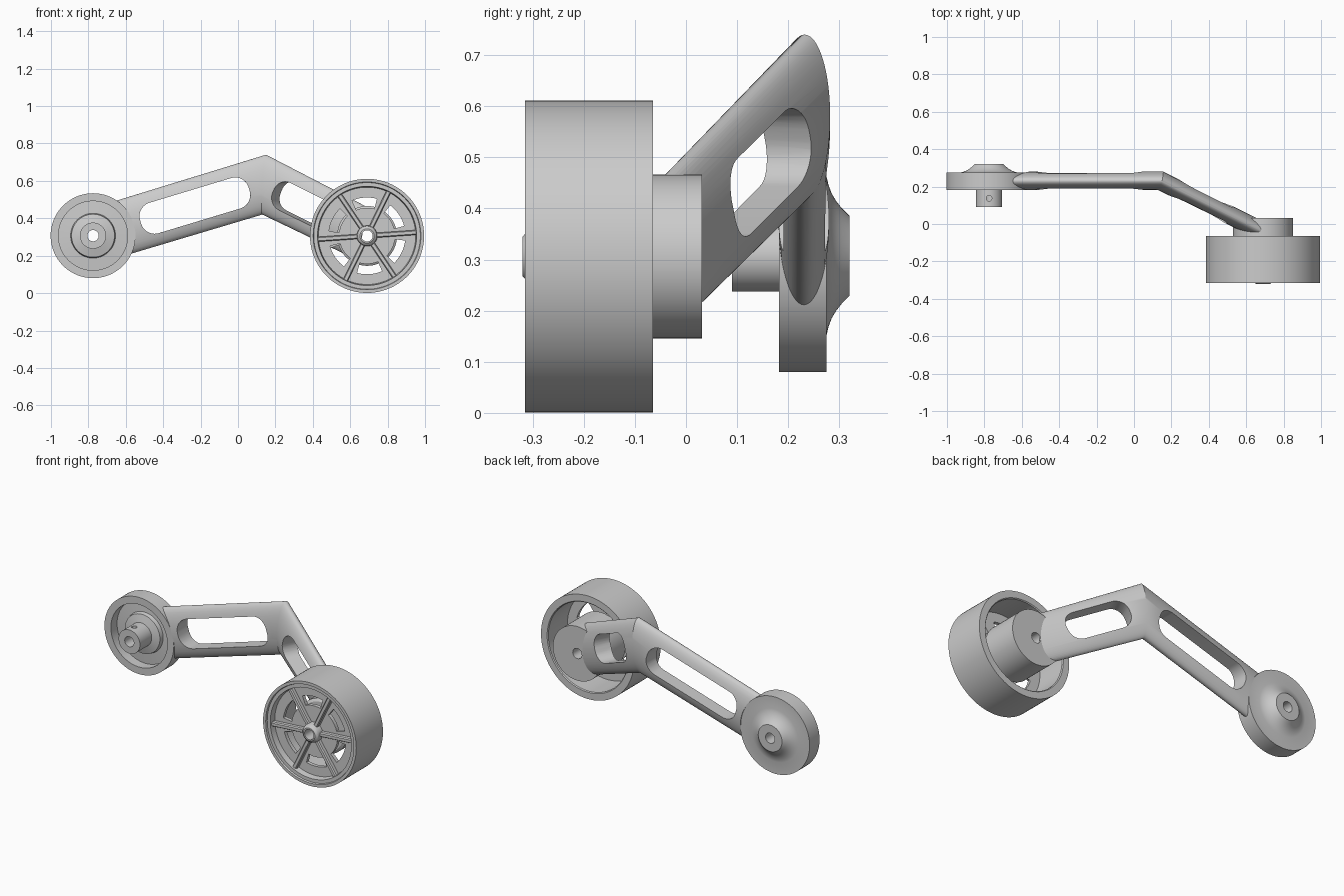
import bpy, bmesh
from math import sin, cos, pi, radians
from mathutils import Vector

if "Cube" in bpy.data.objects:
    bpy.data.objects.remove(bpy.data.objects["Cube"])

SEG = 96


def make(name, bm, smooth=True):
    bmesh.ops.recalc_face_normals(bm, faces=bm.faces)
    me = bpy.data.meshes.new(name)
    bm.to_mesh(me)
    bm.free()
    ob = bpy.data.objects.new(name, me)
    bpy.context.collection.objects.link(ob)
    if smooth:
        finish(ob)
    return ob


def finish(ob):
    bpy.ops.object.select_all(action='DESELECT')
    ob.select_set(True)
    bpy.context.view_layer.objects.active = ob
    bpy.ops.object.shade_smooth_by_angle(angle=radians(30))


def revolve(name, profile, cx, cz, smooth=True):
    """Spin a closed (radius, y) profile about a y-parallel axis."""
    bm = bmesh.new()
    rings = [[bm.verts.new((cx + r * cos(a), y, cz + r * sin(a))) for r, y in profile]
             for a in (2 * pi * i / SEG for i in range(SEG))]
    n = len(profile)
    for i in range(SEG):
        p, q = rings[i], rings[(i + 1) % SEG]
        for j in range(n):
            k = (j + 1) % n
            bm.faces.new((p[j], p[k], q[k], q[j]))
    return make(name, bm, smooth)


def loft(bm, loops):
    """Skin a row of matching point loops and cap both ends."""
    vs = [[bm.verts.new(p) for p in loop] for loop in loops]
    for a, b in zip(vs, vs[1:]):
        for i in range(len(a)):
            j = (i + 1) % len(a)
            bm.faces.new((a[i], a[j], b[j], b[i]))
    bm.faces.new(vs[0])
    bm.faces.new(vs[-1])


def round_y(bm, cx, cz, r, y0, y1):
    loft(bm, [[(cx + r * cos(2 * pi * i / SEG), y, cz + r * sin(2 * pi * i / SEG))
               for i in range(SEG)] for y in (y0, y1)])


def cut(ob, bm):
    cutter = make("cutter", bm, False)
    cutter.hide_render = True
    m = ob.modifiers.new("cut", 'BOOLEAN')
    m.operation, m.solver, m.object = 'DIFFERENCE', 'EXACT', cutter
    bpy.context.view_layer.objects.active = ob
    bpy.ops.object.modifier_apply(modifier=m.name)
    bpy.data.objects.remove(cutter)


DX, DZ = -0.775, 0.307   # end disc axis
WX, WZ = 0.69, 0.306     # wheel axis

# Dished end disc with flared rear boss and front stub
disc = revolve("end_disc", [
    (.03, .09), (.07, .09), (.07, .20), (.115, .212), (.12, .235), (.185, .24), (.185, .182),
    (.227, .182), (.227, .275), (.155, .275), (.138, .279), (.122, .285), (.107, .294),
    (.093, .305), (.078, .32), (.03, .32)], DX, DZ, False)
bm = bmesh.new()
loft(bm, [[(DX + .015 * cos(pi * i / 12), .137 + .015 * sin(pi * i / 12), z)
           for i in range(24)] for z in (DZ, DZ + .1)])
cut(disc, bm)
finish(disc)

# Bent arm: elliptical section through disc, elbow and hub
A, B, C = Vector((DX, .23, .303)), Vector((.14, .232, .58)), Vector((WX, -.04, .306))
stations = [(A, Vector((0, .049, 0)), Vector((0, 0, .153))),
            (B, Vector((.012, .05, 0)), Vector((.01, 0, .16))),
            (C, Vector((.022, .044, 0)), Vector((0, 0, .154)))]
bm = bmesh.new()
loft(bm, [[c + w * cos(2 * pi * i / 64) + h * sin(2 * pi * i / 64) for i in range(64)]
          for c, w, h in stations])
arm = make("bent_arm", bm, False)


def window(p, q, t, half_len, half_h, r):
    """Rounded slot cut square through one leg of the arm."""
    u = (q - p).normalized()
    n = Vector((-u.y, u.x, 0)).normalized()
    v = n.cross(u)
    c = p.lerp(q, t)
    outline = []
    for k, (sx, sy) in enumerate([(1, 1), (-1, 1), (-1, -1), (1, -1)]):
        for i in range(11):
            a = pi / 2 * (k + i / 10)
            outline.append(u * (sx * (half_len - r) + r * cos(a))
                           + v * (sy * (half_h - r) + r * sin(a)))
    b = bmesh.new()
    loft(b, [[c + o + n * d for o in outline] for d in (-.1, .1)])
    cut(arm, b)


window(A, B, .595, .303, .085, .075)
window(B, C, .4, .183, .08, .07)

# Trim the arm where it meets the disc and the hub
bm = bmesh.new()
round_y(bm, DX, DZ, .224, .1, .4)
cut(arm, bm)
bm = bmesh.new()
round_y(bm, WX, WZ, .157, -.15, .027)
cut(arm, bm)
finish(arm)

# Hub drum behind the wheel
revolve("hub_drum", [(.03, -.2), (.145, -.2), (.16, -.19), (.16, .031), (.03, .031)], WX, WZ)

# Wheel rim, web and centre cap
wheel = revolve("wheel", [
    (.03, -.19), (.03, -.32), (.038, -.32), (.05, -.31), (.055, -.295), (.055, -.27),
    (.26, -.27), (.265, -.305), (.285, -.305), (.288, -.315), (.305, -.315), (.305, -.065),
    (.265, -.065), (.26, -.07), (.26, -.248), (.055, -.248), (.055, -.19)], WX, WZ, False)

# Six curved web openings
bm = bmesh.new()
for k in range(6):
    mid = radians(34 + 60 * k)
    arc = [radians(-19 + 38 * i / 10) + mid for i in range(11)]
    shape = [(.205, a) for a in arc] + [(.15, a) for a in reversed(arc)]
    loft(bm, [[(WX + r * cos(a), y, WZ + r * sin(a)) for r, a in shape] for y in (-.3, -.22)])
cut(wheel, bm)
finish(wheel)

# Six spoke ribs on the front of the web
bm = bmesh.new()
for k in range(6):
    a = radians(4 + 60 * k)
    d, s = Vector((cos(a), 0, sin(a))), Vector((-sin(a), 0, cos(a)))
    o = Vector((WX, 0, WZ))
    loft(bm, [[o + d * r + s * w + Vector((0, y, 0)) for w, y in
               ((-.013, -.26), (.013, -.26), (.013, -.29), (.008, -.297), (-.008, -.297), (-.013, -.29))]
              for r in (.04, .262)])
make("spoke_ribs", bm)
